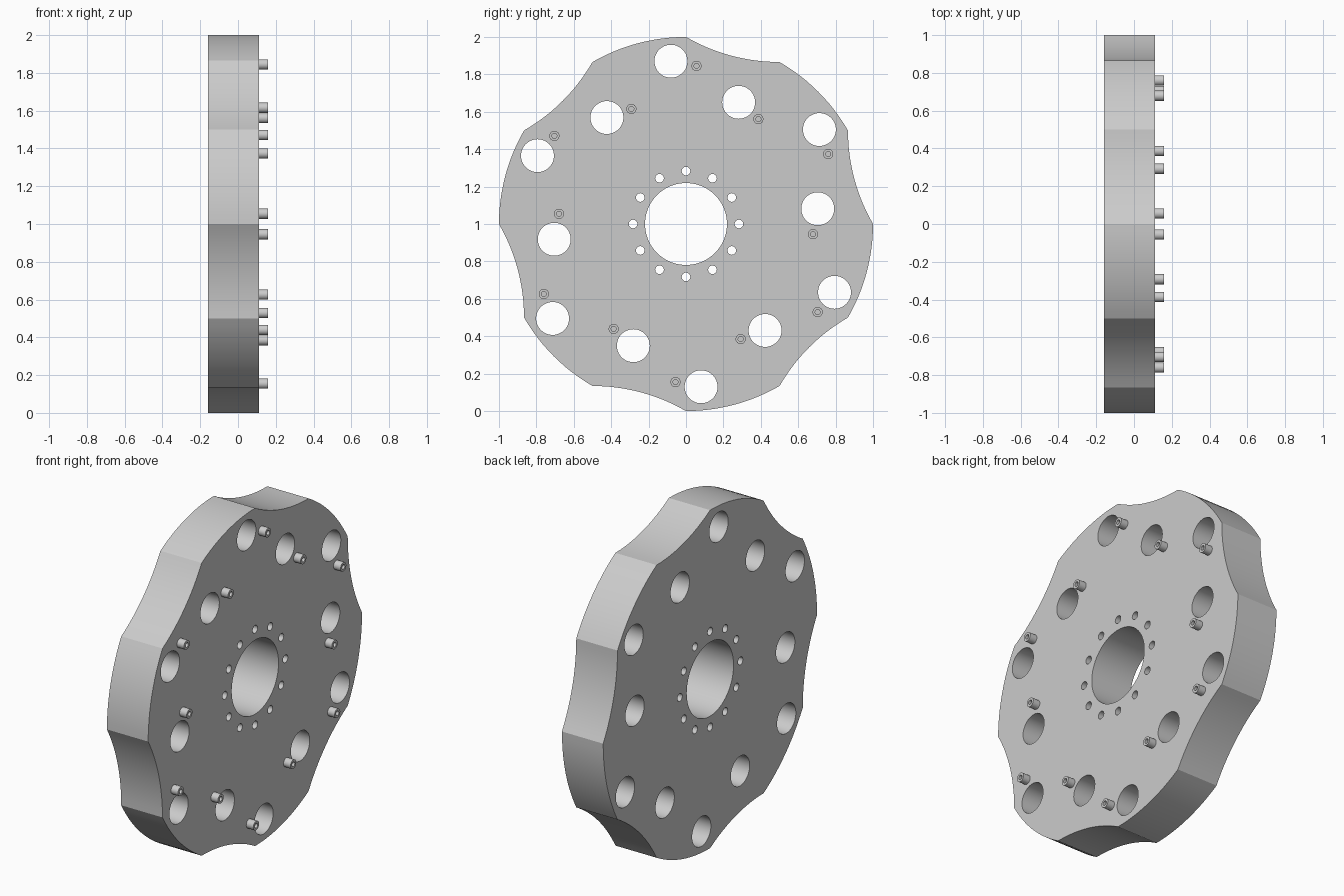
import bpy
from math import sin, cos, radians, pi, tau

if "Cube" in bpy.data.objects:
    bpy.data.objects.remove(bpy.data.objects["Cube"])

BACK, FACE, TIP = -0.158, 0.112, 0.158   # x positions of disc back, disc face and pin ends


def polar(r, deg):
    return r * cos(radians(deg)), r * sin(radians(deg))


def circle(r, n, centre=(0, 0)):
    return [(centre[0] + r * cos(tau * i / n), centre[1] + r * sin(tau * i / n)) for i in range(n)]


def plate(name, loops, x0, x1):
    """Extrude closed y/z loops (outer loop plus holes) along x."""
    curve = bpy.data.curves.new(name, 'CURVE')
    curve.dimensions = '2D'
    curve.fill_mode = 'BOTH'
    curve.extrude = (x1 - x0) / 2
    for pts in loops:
        s = curve.splines.new('POLY')
        s.points.add(len(pts) - 1)
        for p, (u, v) in zip(s.points, pts):
            p.co = (u, v, 0, 1)
        s.use_cyclic_u = True
    ob = bpy.data.objects.new(name, curve)
    bpy.context.collection.objects.link(ob)
    ob.rotation_euler = (pi / 2, 0, pi / 2)
    ob.location = ((x0 + x1) / 2, 0, 1)
    bpy.ops.object.select_all(action='DESELECT')
    ob.select_set(True)
    bpy.context.view_layer.objects.active = ob
    bpy.ops.object.convert(target='MESH')
    ob = bpy.context.object
    ob.name = name
    bpy.ops.object.mode_set(mode='EDIT')
    bpy.ops.mesh.select_all(action='SELECT')
    bpy.ops.mesh.remove_doubles(threshold=0.00005)
    bpy.ops.mesh.normals_make_consistent(inside=False)
    bpy.ops.object.mode_set(mode='OBJECT')
    bpy.ops.object.shade_smooth_by_angle(angle=radians(20))
    return ob


# Rim: alternating outward arcs and the same arcs mirrored inward
STEPS = 12
rim = []
for k in range(6):
    a = 60 * k
    cx, cy = polar(2 * cos(radians(15)), a + 15)
    for i in range(STEPS):
        u, v = polar(1, a + 210 - 30 * i / STEPS)
        rim.append((cx + u, cy + v))
    rim += [polar(1, a + 30 + 30 * i / STEPS) for i in range(STEPS)]

# Centre bore, bolt circle and the two rings of large holes
holes = [circle(0.219, 72)]
holes += [circle(0.023, 24, polar(0.283, 30 * k)) for k in range(12)]
for k in range(6):
    holes.append(circle(0.088, 48, polar(0.874, 35.3 + 60 * k)))
    holes.append(circle(0.088, 48, polar(0.709, 6.6 + 60 * k)))
plate("disc", [rim] + holes, BACK, FACE)

# Hollow pins standing on the face beside each large hole
for k in range(6):
    for ring, r, a in (("outer", 0.847, 26.2), ("inner", 0.681, 55.4)):
        c = polar(r, a + 60 * k)
        plate(f"{ring}_pin_{k + 1}", [circle(0.027, 24, c), circle(0.0135, 24, c)], FACE, TIP)
